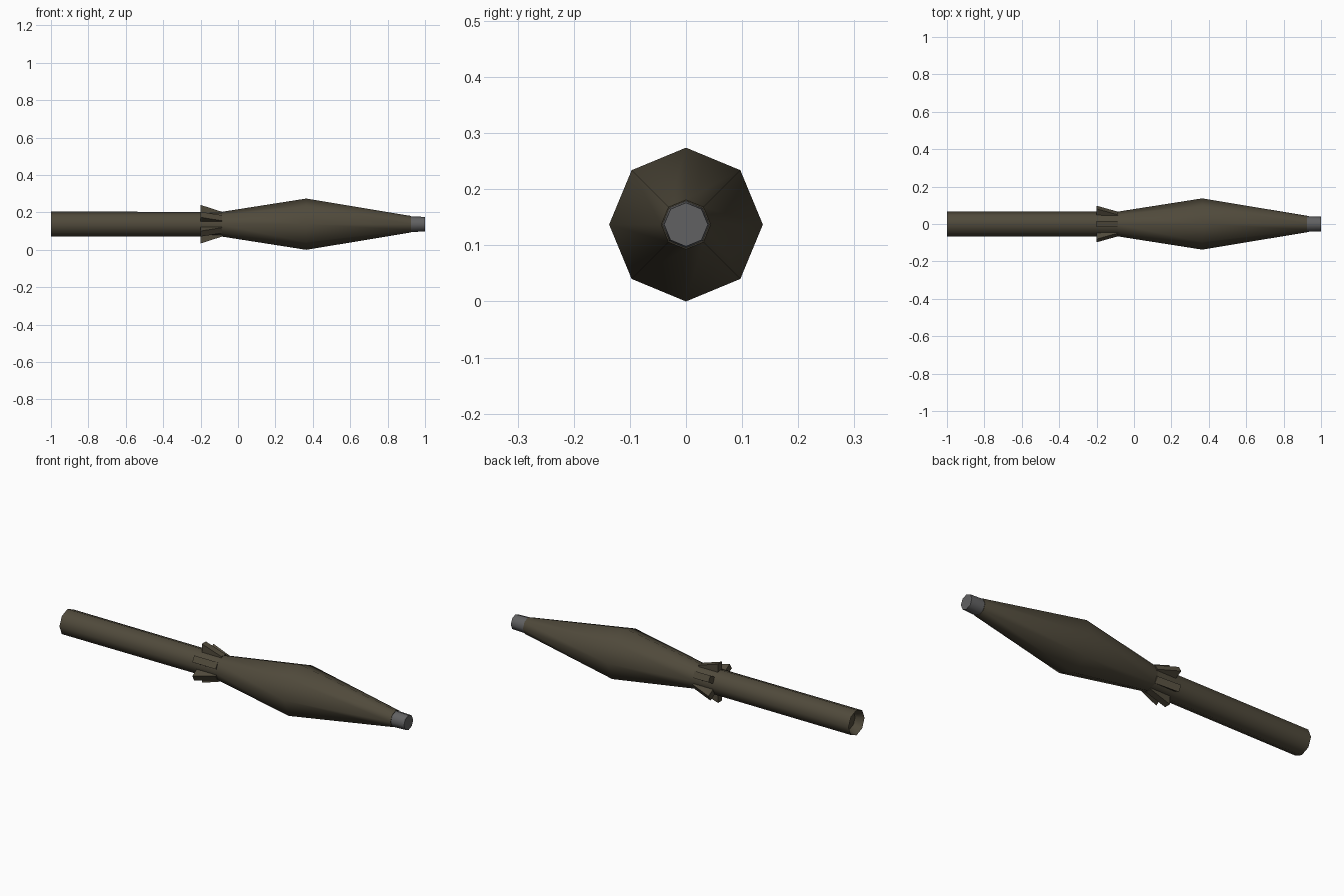
import bpy, bmesh, math
from mathutils import Matrix

if "Cube" in bpy.data.objects:
    bpy.data.objects.remove(bpy.data.objects["Cube"])

AXIS_Z = 0.137   # height of the long axis
SIDES = 8


def material(name, rgb):
    m = bpy.data.materials.new(name)
    m.diffuse_color = (*rgb, 1)
    m.use_nodes = True
    m.node_tree.nodes["Principled BSDF"].inputs["Base Color"].default_value = m.diffuse_color
    return m


olive = material("olive_brown", (0.080, 0.068, 0.044))
grey = material("tip_grey", (0.12, 0.12, 0.122))


def finish(name, bm, mat, smooth):
    bmesh.ops.recalc_face_normals(bm, faces=bm.faces)
    me = bpy.data.meshes.new(name)
    bm.to_mesh(me)
    bm.free()
    me.materials.append(mat)
    ob = bpy.data.objects.new(name, me)
    bpy.context.collection.objects.link(ob)
    if smooth:
        bpy.ops.object.select_all(action='DESELECT')
        ob.select_set(True)
        bpy.context.view_layer.objects.active = ob
        bpy.ops.object.shade_smooth_by_angle(angle=math.radians(50))
    return ob


def turned(name, profile, mat):
    """Eight-sided solid turned about the x axis from (x, radius) points."""
    bm = bmesh.new()
    rings = []
    for x, r in profile:
        rings.append([bm.verts.new((x, r * math.cos(a), AXIS_Z + r * math.sin(a)))
                      for a in (2 * math.pi * i / SIDES for i in range(SIDES))])
    for r0, r1 in zip(rings, rings[1:]):
        for i in range(SIDES):
            j = (i + 1) % SIDES
            bm.faces.new((r0[i], r0[j], r1[j], r1[i]))
    bm.faces.new(rings[0])
    bm.faces.new(rings[-1])
    return finish(name, bm, mat, True)


# Rear tube with a recessed end
turned("rear_tube", [(-0.96, 0.045), (-1.0, 0.067), (-0.085, 0.066)], olive)

# Double-tapered body
turned("tapered_body", [(-0.10, 0.064), (0.365, 0.137), (0.925, 0.044)], olive)

# Grey blunt tip
turned("nose_tip", [(0.92, 0.042), (1.0, 0.039)], grey)

# Six wedge fins around the neck
bm = bmesh.new()
HALF = 0.017
outline = [(-0.2, 0.045), (-0.2, 0.103), (-0.085, 0.066), (-0.085, 0.045)]
for k in range(6):
    rot = Matrix.Translation((0, 0, AXIS_Z)) @ Matrix.Rotation(k * math.pi / 3, 4, 'X')
    a, b = [[bm.verts.new(rot @ Matrix.Translation((x, s * HALF, r)).translation)
             for x, r in outline] for s in (-1, 1)]
    bm.faces.new(a)
    bm.faces.new(b[::-1])
    for i in range(4):
        j = (i + 1) % 4
        bm.faces.new((a[i], a[j], b[j], b[i]))
finish("neck_fins", bm, olive, False)
